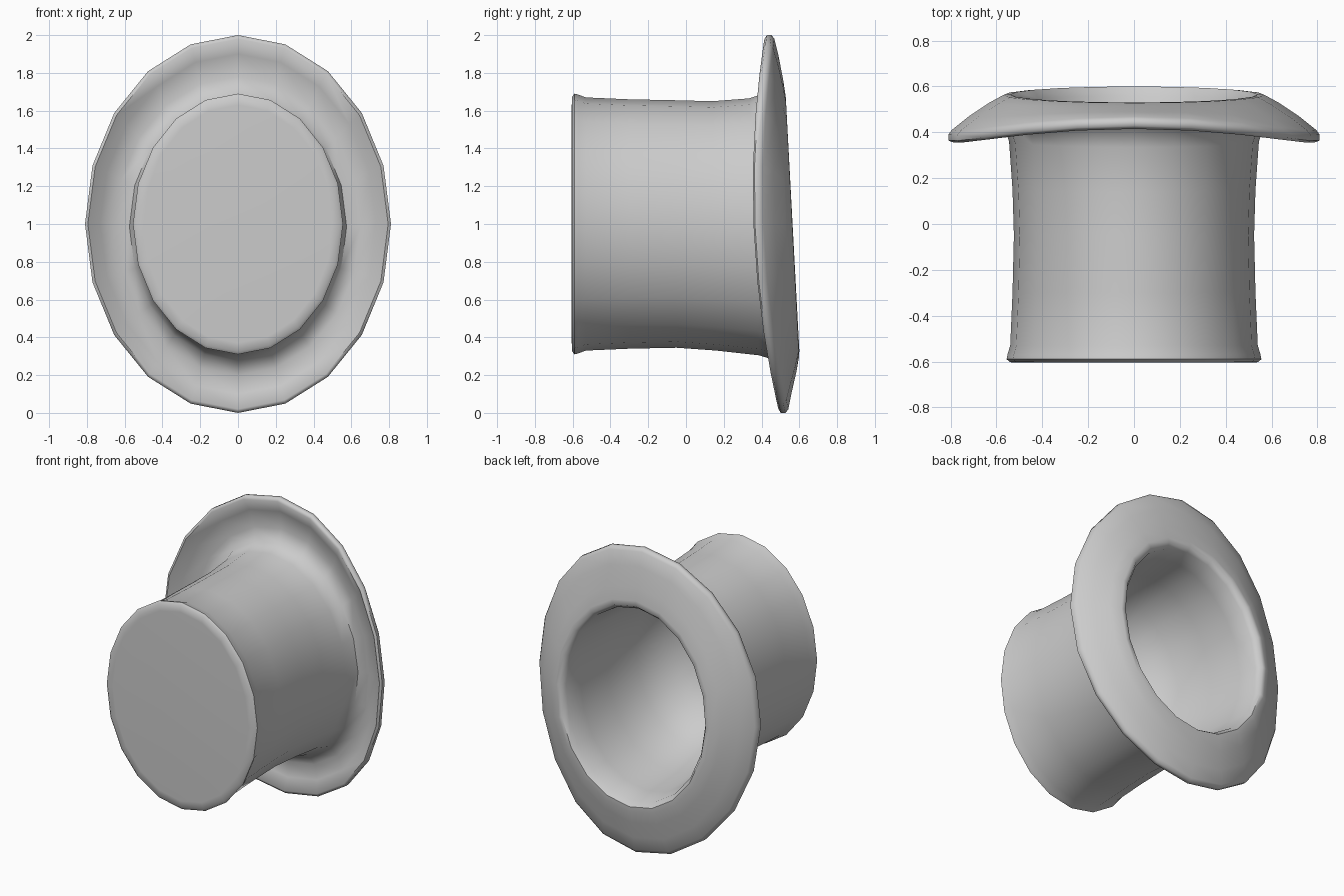
import bpy, bmesh
from math import sin, cos, pi, radians

cube = bpy.data.objects.get("Cube")
if cube:
    bpy.data.objects.remove(cube, do_unlink=True)

SIDES = 20

grey = bpy.data.materials.new("felt grey")
grey.use_nodes = True
colour = (0.6, 0.6, 0.6, 1)
grey.diffuse_color = colour
grey.node_tree.nodes["Principled BSDF"].inputs["Base Color"].default_value = colour


def ring(bm, rx, rz, y, cz=1.0, tilt=0.0, saddle=0.0):
    """Oval ring of vertices, leaning by tilt and bent at the sides by saddle."""
    verts = []
    for k in range(SIDES):
        a = 2 * pi * k / SIDES
        s = sin(a)
        verts.append(bm.verts.new((rx * cos(a), y - tilt * s + saddle * s * s, cz + rz * s)))
    return verts


def loft(name, rings):
    """Skin the rings in order and close both ends with a flat cap."""
    bm = bmesh.new()
    loops = [ring(bm, *r) for r in rings]
    for a, b in zip(loops, loops[1:]):
        for k in range(SIDES):
            n = (k + 1) % SIDES
            bm.faces.new((a[k], a[n], b[n], b[k]))
    bm.faces.new(loops[0])
    bm.faces.new(loops[-1])
    bmesh.ops.recalc_face_normals(bm, faces=bm.faces)
    mesh = bpy.data.meshes.new(name)
    bm.to_mesh(mesh)
    bm.free()
    obj = bpy.data.objects.new(name, mesh)
    bpy.context.collection.objects.link(obj)
    mesh.materials.append(grey)
    bpy.ops.object.select_all(action='DESELECT')
    obj.select_set(True)
    bpy.context.view_layer.objects.active = obj
    bpy.ops.object.shade_smooth_by_angle(angle=radians(60))
    return obj


# Crown outside: flat top, rolled edge, gently waisted wall
crown = [
    (.50, .63, -.605),
    (.54, .675, -.603),
    (.556, .69, -.59),
    (.552, .685, -.57),
    (.54, .67, -.53),
    (.53, .66, -.3),
    (.524, .655, -.05),
    (.53, .66, .15, .99, .01),
    (.545, .68, .36, .985, .025),
]
# Brim: flares from the crown, curls forward at the sides, returns to the opening
brim = [
    (.575, .71, .445, .985, .03, .01),
    (.65, .79, .455, .99, .035, .04),
    (.73, .9, .41, 1, .037, .075),
    (.795, .98, .357, 1, .037, .095),
    (.81, 1, .365, 1, .037, .1),
    (.81, 1, .39, 1, .037, .1),
    (.795, .98, .41, 1, .037, .095),
    (.72, .89, .47, 1, .035, .055),
    (.63, .77, .53, .99, .035, .02),
    (.57, .69, .563, .985, .035),
    (.54, .655, .565, .985, .035),
]
# Hollow inside, rounded at the bottom
hollow = [
    (.515, .63, .53, .985, .03),
    (.5, .615, .4, .985, .02),
    (.48, .6, .15, .99),
    (.44, .55, -.1),
    (.36, .45, -.28),
    (.22, .28, -.38),
    (.08, .1, -.41),
]
loft("top_hat", crown + brim + hollow)
